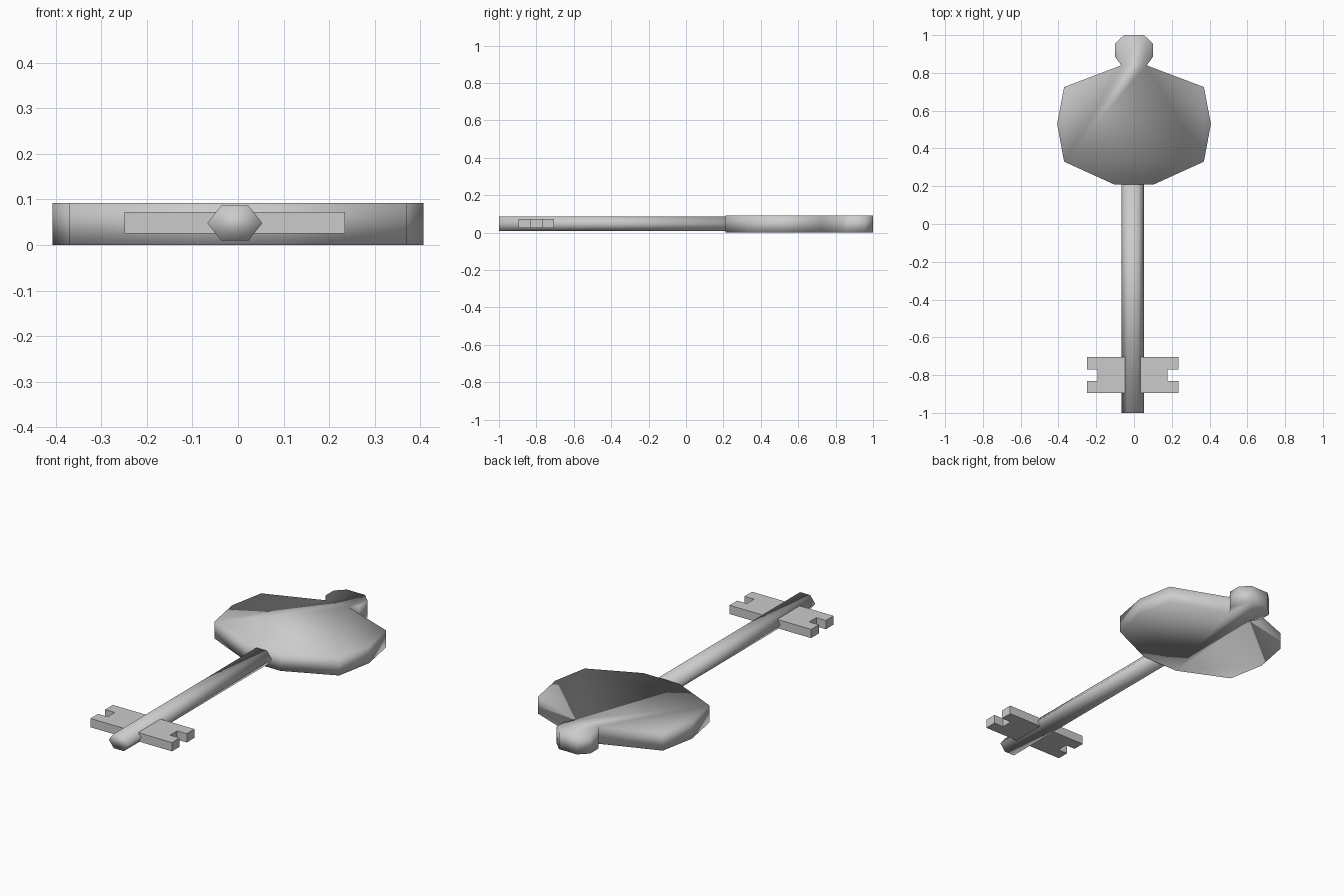
import bpy
import bmesh

cube = bpy.data.objects.get("Cube")
if cube:
    bpy.data.objects.remove(cube, do_unlink=True)

metal = bpy.data.materials.new("grey metal")
metal.use_nodes = True
grey = (0.6, 0.6, 0.6, 1)
metal.diffuse_color = grey
metal.node_tree.nodes["Principled BSDF"].inputs["Base Color"].default_value = grey


def prism(name, outline, offset, smooth):
    """Extrude a closed outline of 3D points along an offset."""
    bm = bmesh.new()
    base = bm.faces.new([bm.verts.new(p) for p in outline])
    ext = bmesh.ops.extrude_face_region(bm, geom=[base], use_keep_orig=True)
    moved = [v for v in ext["geom"] if isinstance(v, bmesh.types.BMVert)]
    bmesh.ops.translate(bm, verts=moved, vec=offset)
    bmesh.ops.recalc_face_normals(bm, faces=bm.faces)
    for f in bm.faces:
        f.smooth = smooth
    mesh = bpy.data.meshes.new(name)
    bm.to_mesh(mesh)
    bm.free()
    mesh.materials.append(metal)
    obj = bpy.data.objects.new(name, mesh)
    bpy.context.collection.objects.link(obj)
    return obj


def mirrored(half, z, centre=0):
    """Close a half outline across x, at height z."""
    right = [(centre + x, y, z) for x, y in half]
    left = [(centre - x, y, z) for x, y in reversed(half)]
    return right + left


# Handle plate with its knob, one softly shaded slab
handle = [(0.106, 0.21), (0.37, 0.33), (0.407, 0.53), (0.37, 0.725), (0.067, 0.84),
          (0.10, 0.885), (0.10, 0.955), (0.053, 1.0)]
prism("handle", mirrored(handle, 0), (0, 0, 0.092), True)

# Flattened six-sided shaft
mid_x, mid_z, w, h = -0.007, 0.048, 0.06, 0.0385
section = [(w, 0), (w / 2, h), (-w / 2, h), (-w, 0), (-w / 2, -h), (w / 2, -h)]
prism("shaft", [(mid_x + x, -1, mid_z + z) for x, z in section], (0, 1.21, 0), True)

# Notched bit crossing the shaft
bit = [(0.242, -0.895), (0.242, -0.83), (0.185, -0.83), (0.185, -0.77),
       (0.242, -0.77), (0.242, -0.705)]
prism("bit", mirrored(bit, 0.025, mid_x), (0, 0, 0.047), False)
